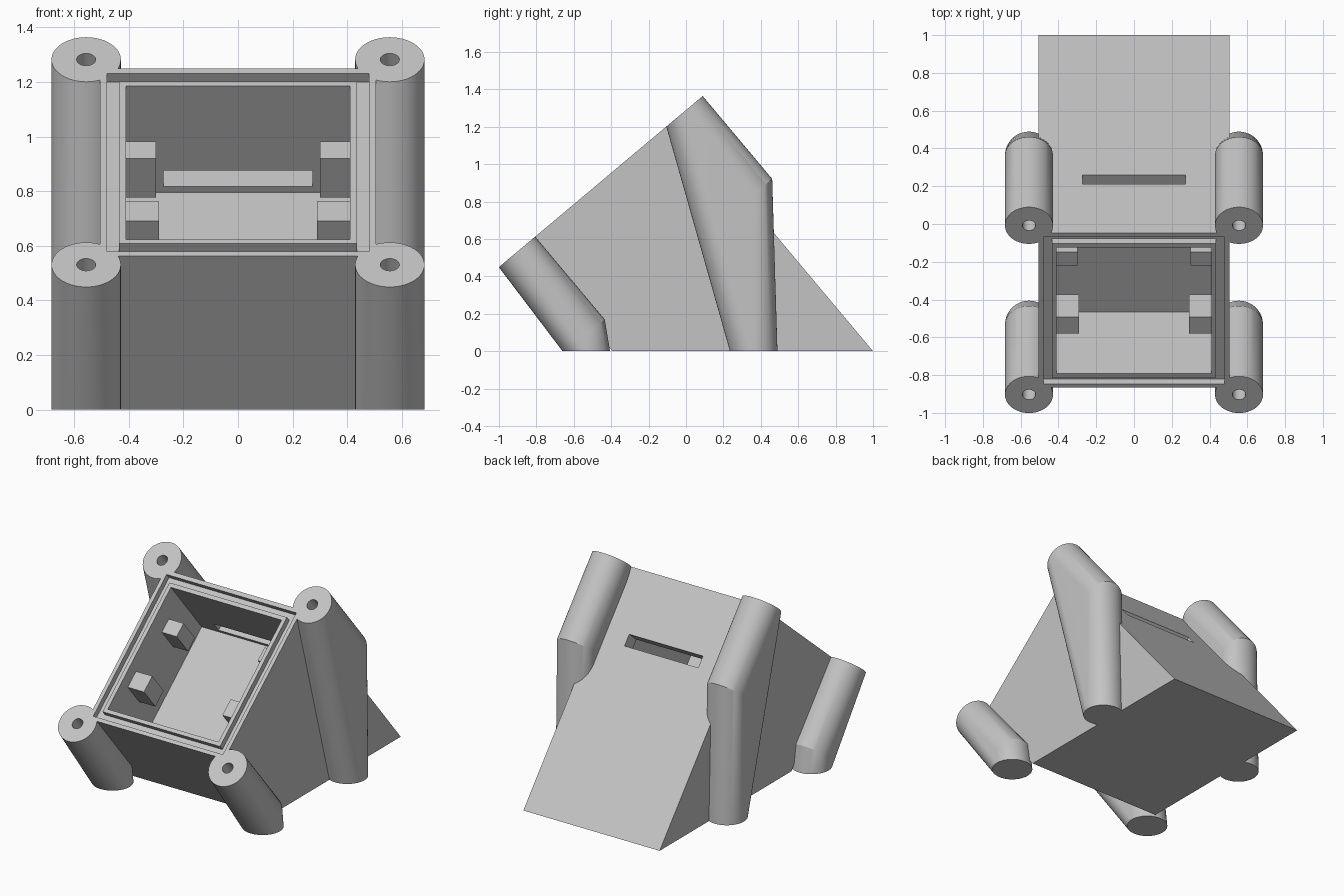
import bpy, bmesh, math
from mathutils import Matrix, Vector

cube = bpy.data.objects.get("Cube")
if cube:
    bpy.data.objects.remove(cube, do_unlink=True)

grey = bpy.data.materials.new("light_grey")
grey.use_nodes = True
grey.diffuse_color = (0.55, 0.55, 0.55, 1)
grey.node_tree.nodes["Principled BSDF"].inputs["Base Color"].default_value = (0.55, 0.55, 0.55, 1)

# Tilted frame of the panel: x across, y up the slope, z out of the panel
TILT = math.radians(40)
PANEL = Matrix.Translation((0, -1, 0.45)) @ Matrix.Rotation(TILT, 4, 'X')
RADIUS, SEGMENTS = 0.127, 48


def make(name, bm):
    bmesh.ops.recalc_face_normals(bm, faces=bm.faces)
    mesh = bpy.data.meshes.new(name)
    bm.to_mesh(mesh)
    bm.free()
    mesh.materials.append(grey)
    ob = bpy.data.objects.new(name, mesh)
    bpy.context.collection.objects.link(ob)
    return ob


def panel_box(name, half_x, u, depth, x0=None):
    """Box in the panel frame; depth is measured down into the panel."""
    x0 = -half_x if x0 is None else x0
    lo, hi = Vector((x0, u[0], -depth[1])), Vector((half_x, u[1], -depth[0]))
    bm = bmesh.new()
    bmesh.ops.create_cube(bm, size=1, matrix=PANEL @ Matrix.Translation((lo + hi) / 2)
                          @ Matrix.Diagonal((*(hi - lo), 1)))
    return make(name, bm)


def combine(target, tool, operation):
    mod = target.modifiers.new(operation.lower(), 'BOOLEAN')
    mod.operation, mod.object, mod.solver = operation, tool, 'EXACT'
    bpy.context.view_layer.objects.active = target
    bpy.ops.object.modifier_apply(modifier=mod.name)
    bpy.data.objects.remove(tool, do_unlink=True)


def leg(x, u, ground_y):
    """Hull of a tilted cylinder and a disc on the ground."""
    bm = bmesh.new()
    rings = [PANEL @ Matrix.Translation((x, u, 0)),
             PANEL @ Matrix.Translation((x, u, -0.578)),
             Matrix.Translation((x, ground_y, 0))]
    for m in rings:
        bmesh.ops.create_circle(bm, segments=SEGMENTS, radius=RADIUS, matrix=m)
    res = bmesh.ops.convex_hull(bm, input=bm.verts)
    junk = {g for g in res["geom_interior"] + res["geom_unused"] if isinstance(g, bmesh.types.BMVert)}
    bmesh.ops.delete(bm, geom=list(junk), context='VERTS')
    bmesh.ops.dissolve_limit(bm, angle_limit=0.002, verts=bm.verts, edges=bm.edges)
    return make("leg", bm)


def screw_hole(x, u):
    bm = bmesh.new()
    bmesh.ops.create_cone(bm, cap_ends=True, segments=24, radius1=0.035, radius2=0.035,
                          depth=0.6, matrix=PANEL @ Matrix.Translation((x, u, 0)))
    return make("screw_hole", bm)


# Wedge body: side profile pushed across x
bm = bmesh.new()
profile = [(-0.865, 0.563), (-0.393, 0), (1, 0), (-0.048, 1.249)]
side = bm.faces.new([bm.verts.new((-0.505, y, z)) for y, z in profile])
ext = bmesh.ops.extrude_face_region(bm, geom=[side])
bmesh.ops.translate(bm, vec=(1.01, 0, 0), verts=[v for v in ext["geom"] if isinstance(v, bmesh.types.BMVert)])
housing = make("housing", bm)

# Four corner legs
LEGS = [(s * 0.556, u, y) for s in (-1, 1) for u, y in ((0.126, -0.533), (1.295, 0.362))]
for x, u, y in LEGS:
    combine(housing, leg(x, u, y), 'UNION')

# Seal groove around the opening
groove = panel_box("groove", 0.48, (0.201, 1.215), (-0.1, 0.04))
combine(groove, panel_box("groove_core", 0.435, (0.246, 1.17), (-0.2, 0.2)), 'DIFFERENCE')
combine(housing, groove, 'DIFFERENCE')

# Cavity, rear slot and screw holes
combine(housing, panel_box("cavity", 0.41, (0.271, 1.143), (-0.1, 0.508)), 'DIFFERENCE')
combine(housing, panel_box("slot", 0.273, (1.1, 1.4), (0.403, 0.48)), 'DIFFERENCE')
for x, u, y in LEGS:
    combine(housing, screw_hole(x, u), 'DIFFERENCE')

# Mounting blocks on the cavity side walls
for s in (-1, 1):
    for inner, u, depth in ((0.29, (0.476, 0.59), (0.086, 0.273)),
                            (0.3, (0.9, 0.995), (0.141, 0.328))):
        a, b = sorted((s * inner, s * 0.42))
        combine(housing, panel_box("mounting_block", b, u, depth, a), 'UNION')

# Smooth round surfaces, keep edges sharp
bpy.ops.object.select_all(action='DESELECT')
housing.select_set(True)
bpy.context.view_layer.objects.active = housing
bpy.ops.object.shade_smooth_by_angle(angle=math.radians(25))
